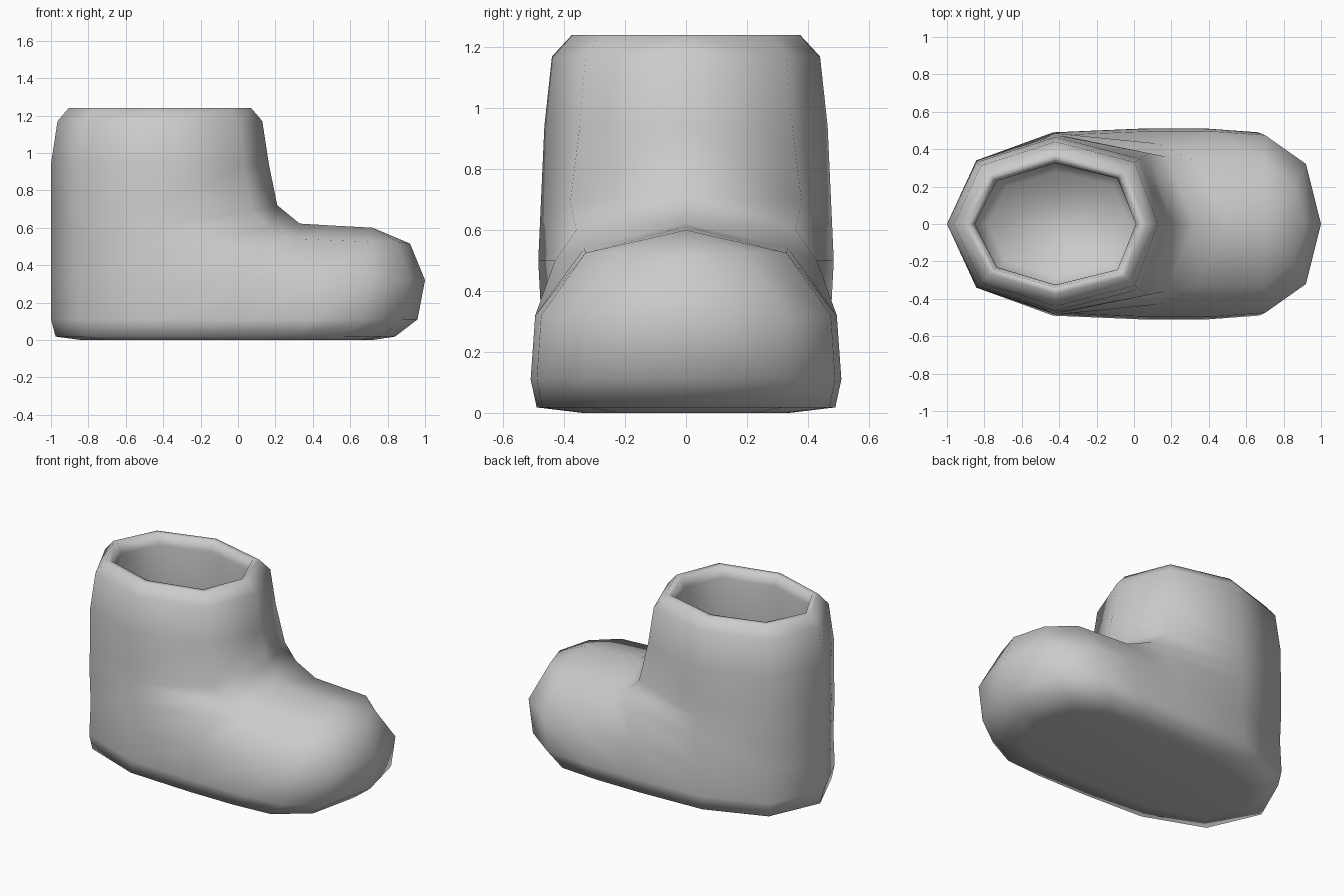
import bpy, bmesh

if "Cube" in bpy.data.objects:
    bpy.data.objects.remove(bpy.data.objects["Cube"])

# Foot: half rings from heel to toe (unit plan outline), scaled per level
PLAN = [(-1, 0), (-.84, .34), (-.42, .49), (.06, .51), (.42, .51), (.70, .49), (.92, .33), (1, 0)]


def foot_ring(z, x0, x1, width):
    """Plan outline refitted to heel x0, toe x1 and half width."""
    return [(x0 + (x + 1) / 2 * (x1 - x0), y * width / .51, z) for x, y in PLAN]


def shaft_ring(z, heel, front, width, zf=None):
    """Half octagon around the leg; zf optionally tilts the front."""
    mid = -.42
    zf = z if zf is None else zf
    return [(heel, 0, z),
            (mid + (heel - mid) * .73, width * .71, z),
            (mid, width, z),
            (mid + (front - mid) * .77, width * .75, (z + zf) / 2),
            (front, 0, zf)]


rings = [
    foot_ring(0, -.84, .72, .34),
    foot_ring(.018, -.975, .84, .49),
    foot_ring(.11, -1, .96, .51),
    foot_ring(.32, -1, 1, .495),
    # shoulder line of the foot
    [(-1, 0, .50), (-.84, .34, .50), (-.42, .485, .50), (.13, .43, .50),
     (.33, .335, .54), (.70, .33, .525), (.85, .20, .525), (.92, 0, .515)],
    # ridge along the top of the foot
    [(-1, 0, .61), (-.84, .34, .61), (-.42, .48, .61), (.17, .36, .60),
     (.33, 0, .622), (.50, 0, .612), (.72, 0, .60), (.72, 0, .60)],
    # ankle and leg
    [(-1, 0, .72), (-.84, .338, .72), (-.42, .475, .72), (.075, .38, .69), (.21, 0, .72)],
    shaft_ring(.94, -1, .165, .465),
    shaft_ring(1.17, -.965, .13, .44),
    # rim
    shaft_ring(1.24, -.905, .07, .375),
    shaft_ring(1.24, -.87, .03, .34),
    # lining down to the insole
    shaft_ring(1.17, -.85, .01, .325),
    shaft_ring(.90, -.87, .03, .345),
    shaft_ring(.30, -.87, .06, .36),
    shaft_ring(.14, -.78, -.02, .28),
]

bm = bmesh.new()
loops = [[bm.verts.new(p) for p in ring] for ring in rings]
for a, b in zip(loops, loops[1:]):
    for i in range(min(len(a), len(b)) - 1):
        bm.faces.new((a[i], b[i], b[i + 1], a[i + 1]))
bm.faces.new(loops[0])           # sole
bm.faces.new(loops[-1][::-1])    # insole
bmesh.ops.remove_doubles(bm, verts=bm.verts, dist=.0005)
for f in bm.faces:
    f.smooth = True

mesh = bpy.data.meshes.new("boot")
bm.to_mesh(mesh)
bm.free()
boot = bpy.data.objects.new("boot", mesh)
bpy.context.collection.objects.link(boot)

# Other half of the boot
mirror = boot.modifiers.new("mirror", 'MIRROR')
mirror.use_axis = (False, True, False)
mirror.use_clip = True
